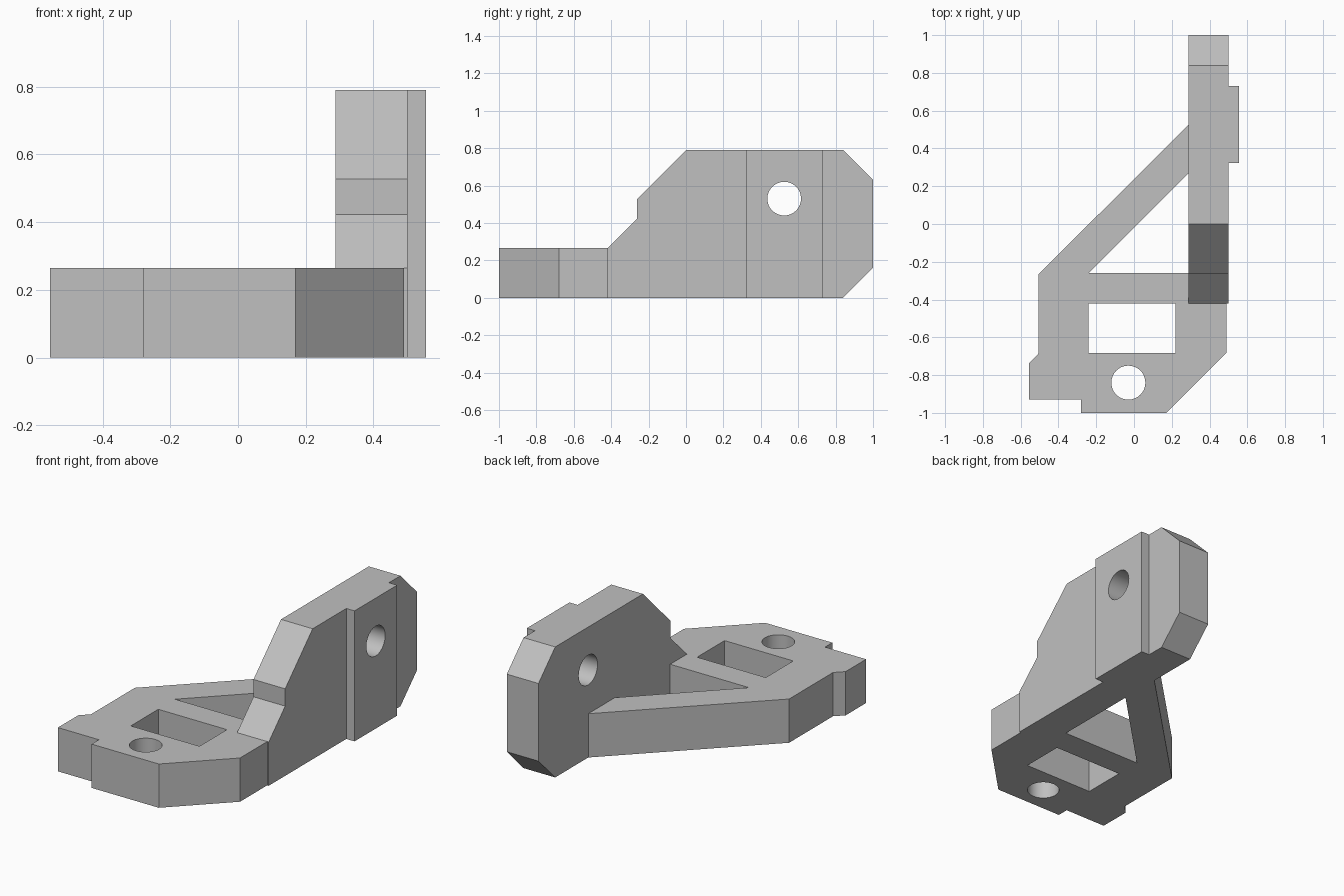
import bpy, bmesh, math
from mathutils import Vector

cube = bpy.data.objects.get("Cube")
if cube:
    bpy.data.objects.remove(cube, do_unlink=True)

grey = bpy.data.materials.new("plain grey")
grey.use_nodes = True
colour = (0.53, 0.53, 0.53, 1)
grey.diffuse_color = colour
grey.node_tree.nodes["Principled BSDF"].inputs["Base Color"].default_value = colour


def prism(name, outline, low, high, axis="z"):
    """Extrude an outline: (x, y) points along z, or (y, z) points along x."""
    def place(p, d):
        return Vector((p[0], p[1], d)) if axis == "z" else Vector((d, p[0], p[1]))
    bm = bmesh.new()
    face = bm.faces.new([bm.verts.new(place(p, low)) for p in outline])
    new = bmesh.ops.extrude_face_region(bm, geom=[face])["geom"]
    shift = place((0, 0), high - low)
    bmesh.ops.translate(bm, vec=shift, verts=[g for g in new if isinstance(g, bmesh.types.BMVert)])
    bmesh.ops.recalc_face_normals(bm, faces=bm.faces)
    mesh = bpy.data.meshes.new(name)
    bm.to_mesh(mesh)
    bm.free()
    mesh.materials.append(grey)
    obj = bpy.data.objects.new(name, mesh)
    bpy.context.collection.objects.link(obj)
    return obj


def circle(a, b, radius, count=48):
    turn = math.tau / count
    return [(a + radius * math.cos(i * turn), b + radius * math.sin(i * turn)) for i in range(count)]


def combine(target, tool, operation):
    """Apply a boolean and discard the tool."""
    mod = target.modifiers.new("combine", "BOOLEAN")
    mod.operation, mod.object, mod.solver = operation, tool, "EXACT"
    bpy.ops.object.select_all(action="DESELECT")
    bpy.context.view_layer.objects.active = target
    target.select_set(True)
    bpy.ops.object.modifier_apply(modifier=mod.name)
    bpy.data.objects.remove(tool, do_unlink=True)


# Flat base with the diagonal brace; its inner ends run into the upright
bracket = prism("bracket", [
    (-0.555, -0.93), (-0.28, -0.93), (-0.28, -1), (0.17, -1), (0.49, -0.68),
    (0.49, -0.3), (0.4, -0.3), (0.4, 0.635), (-0.505, -0.265),
    (-0.505, -0.685), (-0.555, -0.735)], 0, 0.265)

# Openings in the base: window, brace triangle and bolt hole
window = [(-0.24, -0.683), (0.22, -0.683), (0.22, -0.42), (-0.24, -0.42)]
triangle = [(-0.24, -0.26), (0.34, -0.26), (0.34, 0.32)]
for name, outline in (("window", window), ("triangle", triangle),
                      ("base_hole", circle(-0.03, -0.84, 0.09))):
    combine(bracket, prism(name, outline, -0.1, 0.4), "DIFFERENCE")

# Upright side wall and its raised outer pad
wall = prism("side_wall", [
    (-0.42, 0), (0.84, 0), (1, 0.16), (1, 0.63), (0.84, 0.79), (0, 0.79),
    (-0.263, 0.527), (-0.263, 0.422), (-0.42, 0.265)], 0.288, 0.5, "x")
combine(bracket, wall, "UNION")
pad = prism("outer_pad", [(0.322, 0), (0.73, 0), (0.73, 0.79), (0.322, 0.79)], 0.45, 0.555, "x")
combine(bracket, pad, "UNION")

# Bolt hole through the wall and pad
combine(bracket, prism("wall_hole", circle(0.525, 0.53, 0.09), 0.2, 0.7, "x"), "DIFFERENCE")

bpy.ops.object.select_all(action="DESELECT")
bracket.select_set(True)
bpy.context.view_layer.objects.active = bracket
bpy.ops.object.shade_smooth_by_angle(angle=math.radians(30))
